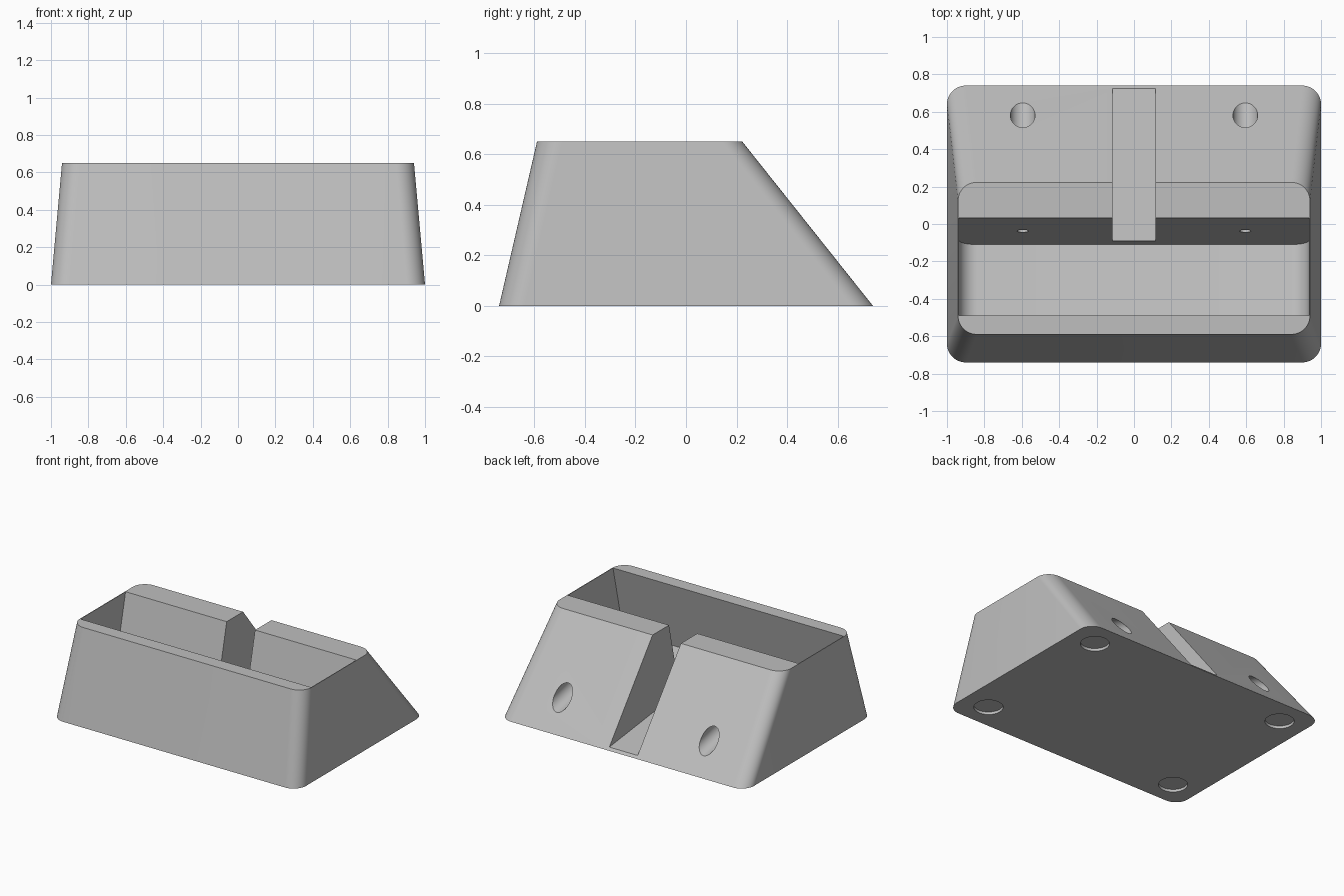
import bpy, bmesh, math
from mathutils import Matrix, Vector

if "Cube" in bpy.data.objects:
    bpy.data.objects.remove(bpy.data.objects["Cube"], do_unlink=True)

TILT = Matrix.Rotation(math.radians(-13), 4, 'X')   # lean of the tray
HEIGHT = 0.65

grey = bpy.data.materials.new("light_grey")
grey.use_nodes = True
grey.diffuse_color = (0.52, 0.52, 0.52, 1)
grey.node_tree.nodes["Principled BSDF"].inputs["Base Color"].default_value = (0.52, 0.52, 0.52, 1)


def make_object(name, bm):
    bmesh.ops.recalc_face_normals(bm, faces=bm.faces[:])
    mesh = bpy.data.meshes.new(name)
    bm.to_mesh(mesh)
    bm.free()
    mesh.materials.append(grey)
    obj = bpy.data.objects.new(name, mesh)
    bpy.context.collection.objects.link(obj)
    return obj


def rounded_ring(bm, half_x, y0, y1, z, radius, steps=12):
    """Rounded rectangle of vertices at one height."""
    corners = [(half_x, y1), (-half_x, y1), (-half_x, y0), (half_x, y0)]
    ring = []
    for i, (cx, cy) in enumerate(corners):
        cx -= math.copysign(radius, cx)
        cy += -radius if i < 2 else radius
        for s in range(steps + 1):
            a = math.pi / 2 * (i + s / steps)
            ring.append(bm.verts.new((cx + radius * math.cos(a), cy + radius * math.sin(a), z)))
    return ring


def cylinder(name, radius, depth, matrix):
    bm = bmesh.new()
    bmesh.ops.create_cone(bm, cap_ends=True, segments=48, radius1=radius,
                          radius2=radius, depth=depth, matrix=matrix)
    return make_object(name, bm)


# Tapered body with rounded corners
bm = bmesh.new()
low = rounded_ring(bm, 1.0, -0.74, 0.74, 0, 0.1)
top = rounded_ring(bm, 0.941, -0.59, 0.223, HEIGHT, 0.1)
bm.faces.new(low)
bm.faces.new(top)
for i in range(len(low)):
    j = (i + 1) % len(low)
    bm.faces.new((low[i], low[j], top[j], top[i]))
body = make_object("stand_body", bm)

cutters = []

# Leaning pocket with rounded floor sides
width, depth, tall = 1.872, 0.51, 1.0
bm = bmesh.new()
bmesh.ops.create_cube(bm, size=1, matrix=Matrix.Diagonal((width, depth, tall, 1)))
floor_sides = [e for e in bm.edges if all(v.co.z < 0 for v in e.verts)
               and e.verts[0].co.x * e.verts[1].co.x > 0]
bmesh.ops.bevel(bm, geom=floor_sides, offset=0.1, segments=10, profile=0.5, affect='EDGES')
back_bottom = Vector((0, -0.11, 0.03))
bm.transform(Matrix.Translation(back_bottom) @ TILT
             @ Matrix.Translation((0, -depth / 2, tall / 2)))
cutters.append(make_object("pocket_cutter", bm))

# Cable slot through the back
bm = bmesh.new()
profile = [(-0.2, 0.13), (0.9, -0.002), (0.9, 1), (-0.2, 1)]
face = bm.faces.new([bm.verts.new((-0.115, y, z)) for y, z in profile])
side = bmesh.ops.extrude_face_region(bm, geom=[face])["geom"]
bmesh.ops.translate(bm, vec=(0.23, 0, 0), verts=[v for v in side if isinstance(v, bmesh.types.BMVert)])
cutters.append(make_object("slot_cutter", bm))

# Screw holes with wide bores, and foot recesses
along = TILT @ Matrix.Rotation(math.pi / 2, 4, 'X')
for sx in (-1, 1):
    start = Matrix.Translation((sx * 0.595, -0.037, 0.342))
    for name, radius, a, b in (("screw", 0.03, -0.06, 0.3), ("bore", 0.066, 0.12, 1.0)):
        shift = Matrix.Translation((0, 0, -(a + b) / 2))
        cutters.append(cylinder(name + "_cutter", radius, b - a, start @ along @ shift))
    for sy in (-1, 1):
        cutters.append(cylinder("foot_cutter", 0.097, 0.04,
                                Matrix.Translation((sx * 0.8, sy * 0.55, 0))))

# Carve the body
bpy.ops.object.select_all(action='DESELECT')
bpy.context.view_layer.objects.active = body
body.select_set(True)
for cutter in cutters:
    cutter.hide_render = True
    mod = body.modifiers.new("carve", 'BOOLEAN')
    mod.operation = 'DIFFERENCE'
    mod.solver = 'EXACT'
    mod.object = cutter
    bpy.ops.object.modifier_apply(modifier=mod.name)
for cutter in cutters:
    bpy.data.objects.remove(cutter, do_unlink=True)
bpy.ops.object.shade_smooth_by_angle(angle=math.radians(25))
